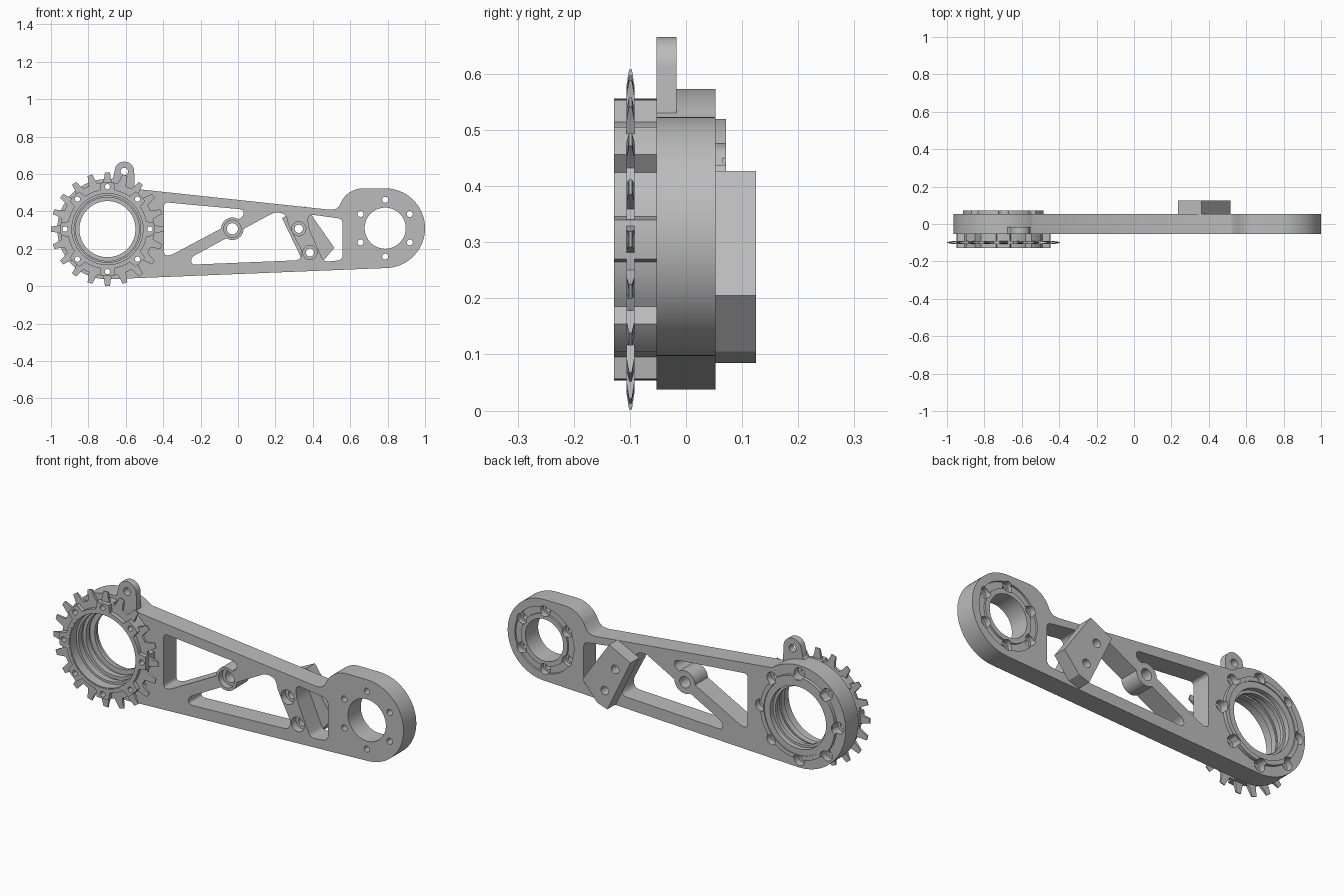
import bpy, bmesh
from math import sin, cos, pi, radians, hypot
from mathutils import Vector

cube = bpy.data.objects.get("Cube")
if cube:
    bpy.data.objects.remove(cube, do_unlink=True)

metal = bpy.data.materials.new("grey metal")
metal.use_nodes = True
metal.diffuse_color = (0.5, 0.5, 0.5, 1)
metal.node_tree.nodes["Principled BSDF"].inputs["Base Color"].default_value = (0.5, 0.5, 0.5, 1)

HUB = (-0.698, 0.305)
EYE = (0.787, 0.31)
FRONT, BACK = -0.053, 0.053


def arc(c, r, a0, a1, n):
    angles = [radians(a0 + (a1 - a0) * i / n) for i in range(n + 1)]
    return [(c[0] + r * cos(a), c[1] + r * sin(a)) for a in angles]


def ring_points(c, r, n, start=0):
    return arc(c, r, start, start + 360, n)[:-1]


def fillet(points, r, n=6):
    """Round every corner of a polygon with a quadratic curve."""
    out = []
    for i, p in enumerate(points):
        p, a, b = Vector(p), Vector(points[i - 1]), Vector(points[(i + 1) % len(points)])
        s = p + (a - p).normalized() * min(r, (a - p).length * 0.45)
        e = p + (b - p).normalized() * min(r, (b - p).length * 0.45)
        for k in range(n + 1):
            t = k / n
            out.append(tuple(s * (1 - t) ** 2 + p * 2 * t * (1 - t) + e * t * t))
    return out


def finish(name, bm):
    bmesh.ops.remove_doubles(bm, verts=bm.verts, dist=1e-5)
    bmesh.ops.recalc_face_normals(bm, faces=bm.faces)
    me = bpy.data.meshes.new(name)
    bm.to_mesh(me)
    bm.free()
    me.materials.append(metal)
    ob = bpy.data.objects.new(name, me)
    bpy.context.collection.objects.link(ob)
    return ob


def prism(name, outline, y0, y1):
    bm = bmesh.new()
    face = bm.faces.new([bm.verts.new((x, y0, z)) for x, z in outline])
    new = bmesh.ops.extrude_face_region(bm, geom=[face])["geom"]
    bmesh.ops.translate(bm, vec=(0, y1 - y0, 0), verts=[v for v in new if isinstance(v, bmesh.types.BMVert)])
    return finish(name, bm)


def lathe(name, c, profile, n=64):
    """Turn a closed (radius, y) profile about the y axis through c."""
    bm = bmesh.new()
    rings = [[bm.verts.new((c[0] + r * cos(2 * pi * i / n), y, c[1] + r * sin(2 * pi * i / n)))
              for r, y in profile] for i in range(n)]
    m = len(profile)
    for i in range(n):
        a, b = rings[i], rings[(i + 1) % n]
        for j in range(m):
            k = (j + 1) % m
            if profile[j][0] + profile[k][0] > 0:
                bm.faces.new((a[j], a[k], b[k], b[j]))
    return finish(name, bm)


def drill(c, steps, n=24):
    """Stepped hole cutter; steps are (radius, y start, y end)."""
    prof = [(0, steps[0][1])]
    for r, y0, y1 in steps:
        prof += [(r, y0), (r, y1)]
    return lathe("drill", c, prof + [(0, steps[-1][2])], n)


def combine(target, tools, operation="DIFFERENCE"):
    for tool in tools:
        mod = target.modifiers.new("cut", "BOOLEAN")
        mod.operation, mod.solver, mod.object = operation, "EXACT", tool
        bpy.context.view_layer.objects.active = target
        bpy.ops.object.modifier_apply(modifier=mod.name)
        bpy.data.objects.remove(tool, do_unlink=True)


# Arm plate outline: hub end, lower edge, eye end, shoulder, upper edge
outline = arc(HUB, 0.268, 53, 272, 56)
outline += arc(EYE, 0.213, -88, 90, 40)
outline += arc((0.67, 0.39), 0.133, 90, 148, 14)
outline += [(0.54, 0.427), (0.52, 0.412), (0.49, 0.409)]
arm = prism("arm_plate", outline, FRONT, BACK)

# Truss windows
windows = [
    ([(-0.396, 0.449), (0.03, 0.41), (0.03, 0.372), (-0.36, 0.165), (-0.396, 0.165)], 0.025),
    ([(-0.25, 0.155), (0.2, 0.398), (0.255, 0.385), (0.268, 0.33), (0.345, 0.18), (0.33, 0.139), (-0.25, 0.115)], 0.025),
    ([(0.375, 0.385), (0.56, 0.36), (0.56, 0.14), (0.46, 0.13), (0.44, 0.17), (0.375, 0.32)], 0.03),
]
combine(arm, [prism("window", fillet(p, r), -0.2, 0.2) for p, r in windows])

# Strut boss and mounting ear
boss = (-0.03, 0.307)
ear_c = (-0.608, 0.613)
ear = arc(ear_c, 0.053, 0, 150, 18) + [(-0.668, 0.58), (-0.70, 0.55), (-0.70, 0.5), (-0.55, 0.45)]
combine(arm, [prism("boss", ring_points(boss, 0.06, 40), FRONT, BACK),
              prism("ear", ear, FRONT, -0.017)], "UNION")

# Bores and bolt holes through the arm
block_bolts = [(0.325, 0.307), (0.385, 0.18)]
holes = [drill(HUB, [(0.195, -0.2, 0.2)], 64),
         drill(EYE, [(0.11, -0.2, 0.2)], 64),
         drill(boss, [(0.046, -0.2, -0.02), (0.03, -0.02, 0.2)]),
         drill(ear_c, [(0.02, -0.2, 0.2)])]
holes += [drill(c, [(0.038, -0.2, -0.015), (0.022, -0.015, 0.2)]) for c in block_bolts]
holes.append(lathe("groove", EYE, [(0.135, 0.043), (0.172, 0.043), (0.172, 0.1), (0.135, 0.1)]))
holes += [drill(c, [(0.016, -0.2, 0.02), (0.028, 0.02, 0.2)]) for c in ring_points(EYE, 0.152, 6, 30)]
hub_bolts = ring_points(HUB, 0.227, 8)
holes += [drill(c, [(0.014, -0.2, 0.02), (0.03, 0.02, 0.2)]) for c in hub_bolts]
combine(arm, holes)

# Raised ring behind the hub, scalloped by the bolt heads
rim = lathe("rear_hub_ring", HUB, [(0.195, 0.05), (0.217, 0.05), (0.217, 0.071), (0.195, 0.071)])
combine(rim, [drill(c, [(0.03, 0.0, 0.2)]) for c in hub_bolts])

# Stepped bearing sleeve inside the hub
sleeve = lathe("bearing_sleeve", HUB, [
    (0.2, -0.126), (0.19, -0.126), (0.19, -0.075), (0.178, -0.075), (0.178, -0.045), (0.186, -0.045),
    (0.186, -0.025), (0.17, -0.025), (0.17, 0.005), (0.178, 0.005), (0.178, 0.02), (0.15, 0.02),
    (0.15, 0.04), (0.163, 0.04), (0.163, 0.066), (0.2, 0.066)])

# Lobed carrier that holds the sprocket
lobed = []
for i in range(8):
    a = 45 * i
    lobed += arc(HUB, 0.251, a - 8, a + 8, 6) + arc(HUB, 0.213, a + 11, a + 34, 8)
carrier = prism("sprocket_carrier", lobed, -0.128, FRONT)
combine(carrier, [drill(HUB, [(0.195, -0.2, 0.2)], 64)] + [drill(c, [(0.014, -0.2, 0.2)]) for c in hub_bolts])

# Toothed sprocket with tapered tips
teeth = []
for i in range(20):
    a = 18 * i
    teeth += arc(HUB, 0.303, a - 2.6, a + 2.6, 2)
    teeth += arc(HUB, 0.275, a + 3.6, a + 3.6, 1)[:1]
    teeth += arc(HUB, 0.25, a + 5.5, a + 12.5, 3)
    teeth += arc(HUB, 0.275, a + 14.4, a + 14.4, 1)[:1]
sprocket = prism("sprocket", teeth, -0.106, -0.092)
for v in sprocket.data.vertices:
    if hypot(v.co.x - HUB[0], v.co.z - HUB[1]) > 0.29:
        v.co.y = -0.099 + (v.co.y + 0.099) * 0.35
combine(sprocket, [drill(HUB, [(0.2, -0.2, 0.2)], 64)] + [drill(c, [(0.014, -0.2, 0.2)]) for c in hub_bolts])

# Stop block bolted to the back of the truss
block = prism("rear_block", [(0.36, 0.427), (0.235, 0.365), (0.37, 0.085), (0.43, 0.105), (0.515, 0.205)], BACK, 0.125)
combine(block, [drill(c, [(0.022, -0.2, 0.2)]) for c in block_bolts])

# Smooth curved walls, keep machined edges crisp
bpy.ops.object.select_all(action="DESELECT")
for ob in (arm, rim, sleeve, carrier, sprocket, block):
    ob.select_set(True)
bpy.context.view_layer.objects.active = arm
bpy.ops.object.shade_smooth_by_angle(angle=radians(30))
